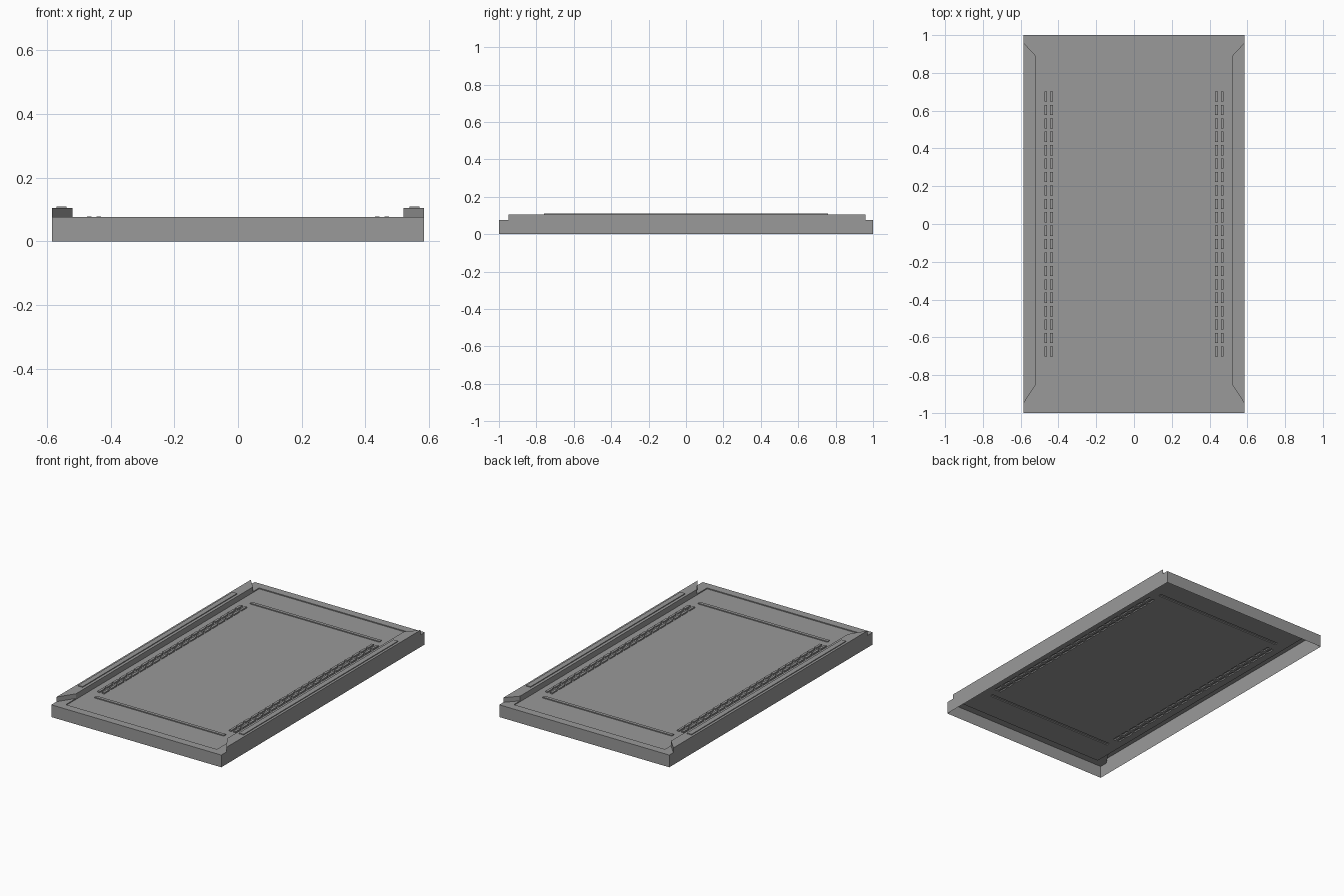
import bpy
import bmesh

cube = bpy.data.objects.get("Cube")
if cube:
    bpy.data.objects.remove(cube, do_unlink=True)

grey = bpy.data.materials.new("grey_metal")
grey.use_nodes = True
colour = (0.32, 0.32, 0.32, 1)
grey.diffuse_color = colour
grey.node_tree.nodes["Principled BSDF"].inputs["Base Color"].default_value = colour

HALF_X, RAIL_X = 0.585, 0.52
PLATE_Z, RIM_Z, RAIL_Z, STRIP_Z = 0.07, 0.076, 0.105, 0.11


def make_object(name, polygons, mirror=False):
    """Build a sheet from polygons, weld it and point its faces upwards."""
    bm = bmesh.new()
    for points in polygons:
        bm.faces.new([bm.verts.new(p) for p in points])
    bmesh.ops.remove_doubles(bm, verts=bm.verts, dist=0.0005)
    bmesh.ops.recalc_face_normals(bm, faces=bm.faces)
    if sum(f.normal.z * f.calc_area() for f in bm.faces) < -0.001:
        bmesh.ops.reverse_faces(bm, faces=bm.faces)
    mesh = bpy.data.meshes.new(name)
    bm.to_mesh(mesh)
    bm.free()
    mesh.materials.append(grey)
    obj = bpy.data.objects.new(name, mesh)
    bpy.context.collection.objects.link(obj)
    if mirror:
        obj.modifiers.new("Mirror", "MIRROR")
    return obj


def flat(outline, z):
    return [(x, y, z) for x, y in outline]


def fence(path, low, high):
    """Upright quads along a path."""
    return [[(*a, low), (*b, low), (*b, high), (*a, high)]
            for a, b in zip(path, path[1:])]


# Embossed plate: one sheet whose cells sit at heights set by a rule
half_xs = [0.43, 0.445, 0.46, 0.475, RAIL_X]
xs = sorted([-x for x in half_xs] + half_xs)
DASHES, DASH_END = 20, 0.71
pitch = 2 * DASH_END / DASHES
ys = [-1, -0.95, -0.775, -0.755, 0.755, 0.775, 0.95, 1]
for i in range(DASHES):
    ys += [-DASH_END + pitch * (i + 0.12), -DASH_END + pitch * (i + 0.88)]
ys.sort()


def height(i, j):
    if not (0 <= i < len(xs) - 1 and 0 <= j < len(ys) - 1):
        return None
    x = abs(xs[i] + xs[i + 1]) / 2
    y = (ys[j] + ys[j + 1]) / 2
    if abs(y) > 0.95:
        return RIM_Z
    if 0.755 < abs(y) < 0.775 and x < 0.445:
        return PLATE_Z + 0.006
    dash_row = 0.43 < x < 0.445 or 0.46 < x < 0.475
    if dash_row and abs(y) < DASH_END and 0.12 < ((y + DASH_END) / pitch) % 1 < 0.88:
        return PLATE_Z + 0.008
    return PLATE_Z


sheet = []
for i in range(len(xs) - 1):
    for j in range(len(ys) - 1):
        x0, x1, y0, y1 = xs[i], xs[i + 1], ys[j], ys[j + 1]
        z = height(i, j)
        sheet.append(flat([(x0, y0), (x1, y0), (x1, y1), (x0, y1)], z))
        # Risers between cells of different height
        right, back = height(i + 1, j), height(i, j + 1)
        if right is not None and right != z:
            sheet += fence([(x1, y0), (x1, y1)], z, right)
        if back is not None and back != z:
            sheet += fence([(x0, y1), (x1, y1)], z, back)
make_object("embossed_plate", sheet)

# Skirt around the open underside
corners = [(-HALF_X, -1), (HALF_X, -1), (HALF_X, 1), (-HALF_X, 1), (-HALF_X, -1)]
make_object("skirt", fence(corners, 0, RIM_Z))

# Hollow side rails with mitred ends, and the corner floors beside them
front_in, front_out = (RAIL_X, -0.85), (HALF_X, -0.95)
back_in, back_out = (RAIL_X, 0.89), (HALF_X, 0.96)
rail = [flat([front_in, front_out, back_out, back_in], RAIL_Z)]
rail += fence([front_out, front_in, back_in, back_out, front_out], RIM_Z, RAIL_Z)
rail += fence([front_in, back_in], PLATE_Z, RIM_Z)
make_object("side_rails", rail, mirror=True)

floors = [flat([(RAIL_X, -1), (HALF_X, -1), front_out, front_in], RIM_Z),
          flat([back_in, back_out, (HALF_X, 1), (RAIL_X, 1)], RIM_Z)]
floors += fence([(RAIL_X, -0.95), front_in], PLATE_Z, RIM_Z)
floors += fence([back_in, (RAIL_X, 0.95)], PLATE_Z, RIM_Z)
make_object("corner_floors", floors, mirror=True)

# Raised strip along the top of each rail
strip = [(0.538, -0.76), (0.57, -0.76), (0.57, 0.76), (0.538, 0.76)]
make_object("rail_strips", [flat(strip, STRIP_Z)]
            + fence(strip + strip[:1], RAIL_Z, STRIP_Z), mirror=True)
